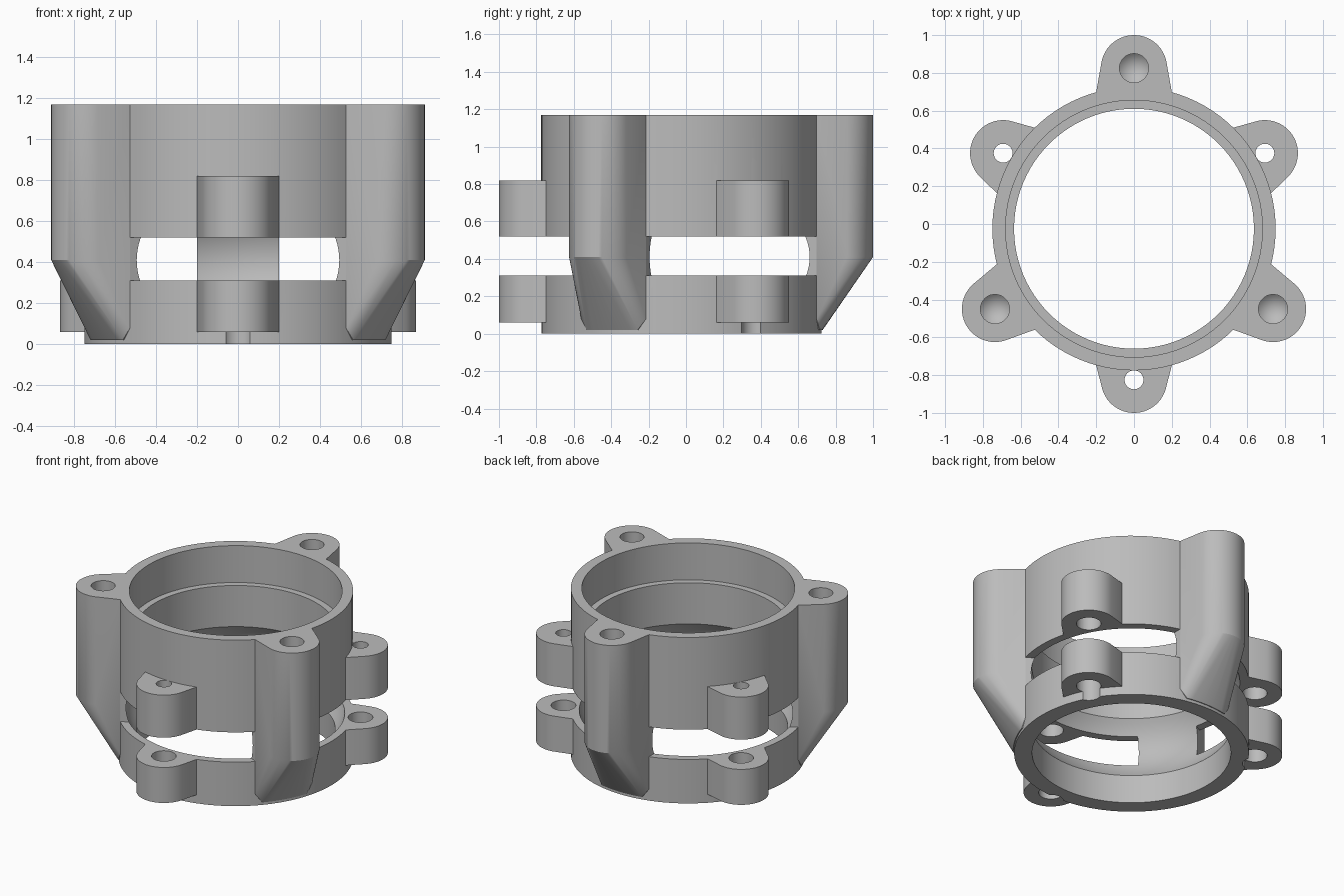
import bpy, bmesh, math
from mathutils import Matrix, Vector

if "Cube" in bpy.data.objects:
    bpy.data.objects.remove(bpy.data.objects["Cube"], do_unlink=True)

CENTRE = Matrix.Translation((0, -0.025, 0))
TOP = 1.17
RING_R = 0.75
POST_ANGLES = (90, 210, 330)
LUG_ANGLES = (30, 150, 270)
LOBE_R = 0.175

grey = bpy.data.materials.new("plain_grey")
grey.use_nodes = True
colour = (0.5, 0.5, 0.5, 1)
grey.diffuse_color = colour
grey.node_tree.nodes["Principled BSDF"].inputs["Base Color"].default_value = colour


def make_object(name, bm, angle=0):
    bmesh.ops.recalc_face_normals(bm, faces=bm.faces)
    bm.transform(CENTRE @ Matrix.Rotation(math.radians(angle), 4, "Z"))
    mesh = bpy.data.meshes.new(name)
    bm.to_mesh(mesh)
    bm.free()
    obj = bpy.data.objects.new(name, mesh)
    bpy.context.collection.objects.link(obj)
    mesh.materials.append(grey)
    return obj


def lathe(name, profile, offset=0, angle=0, sides=96):
    """Solid turned about a vertical axis; closed with flat caps or a point."""
    bm = bmesh.new()
    rings = []
    for r, z in profile:
        count = sides if r > 0 else 1
        rings.append([bm.verts.new((offset + r * math.cos(math.tau * i / sides),
                                    r * math.sin(math.tau * i / sides), z))
                      for i in range(count)])
    for a, b in zip(rings, rings[1:]):
        for i in range(sides):
            j = (i + 1) % sides
            if len(a) == 1:
                bm.faces.new((a[0], b[j], b[i]))
            else:
                bm.faces.new((a[i], a[j], b[j], b[i]))
    for ring in (rings[0], rings[-1]):
        if len(ring) > 1:
            bm.faces.new(ring)
    return make_object(name, bm, angle)


def hull(name, points, angle):
    bm = bmesh.new()
    for p in points:
        bm.verts.new(p)
    result = bmesh.ops.convex_hull(bm, input=bm.verts)
    spare = {v for v in result["geom_interior"] + result["geom_unused"]
             if isinstance(v, bmesh.types.BMVert)}
    bmesh.ops.delete(bm, geom=list(spare), context="VERTS")
    bmesh.ops.dissolve_limit(bm, angle_limit=0.002, verts=bm.verts, edges=bm.edges)
    return make_object(name, bm, angle)


def lobe_outline(distance, z):
    """Round-ended tab that widens toward the ring."""
    tip = [(distance + LOBE_R * math.cos(a), LOBE_R * math.sin(a), z)
           for a in (math.radians(d) for d in range(-96, 97, 6))]
    return tip + [(x, s * 0.2, z) for x in (0.6, 0.724) for s in (-1, 1)]


def combine(target, other, operation):
    mod = target.modifiers.new(operation.lower(), "BOOLEAN")
    mod.operation = operation
    mod.solver = "EXACT"
    mod.object = other
    bpy.context.view_layer.objects.active = target
    bpy.ops.object.modifier_apply(modifier=mod.name)
    bpy.data.objects.remove(other, do_unlink=True)


# Two collars separated by an open band
housing = lathe("bearing_housing", [(RING_R, 0.52), (RING_R, TOP)])
combine(housing, lathe("lower_collar", [(RING_R, 0), (RING_R, 0.31)]), "UNION")

# Tall posts that taper down onto the lower collar
for angle in POST_ANGLES:
    points = lobe_outline(0.85, 0.41) + lobe_outline(0.85, TOP)
    for d in range(-12, 13, 3):
        a = math.radians(d)
        points.append((0.756 * math.cos(a), 0.756 * math.sin(a), 0.02))
    points += [(x, s * 0.2, 0.08) for x in (0.6, 0.724) for s in (-1, 1)]
    points += [(0.6, s * 0.15, 0.02) for s in (-1, 1)]
    combine(housing, hull("post", points, angle), "UNION")

# Paired clamp lugs above and below the open band
for angle in LUG_ANGLES:
    for low, high in ((0.06, 0.31), (0.52, 0.82)):
        points = lobe_outline(0.8, low) + lobe_outline(0.8, high)
        combine(housing, hull("lug", points, angle), "UNION")

# Stepped bore with a rounded groove around its inside
bore = [(0.635, -0.1)]
for i in range(-8, 9):
    dz = 0.21 * i / 8
    bore.append((0.715 - 0.08 * (dz / 0.21) ** 2, 0.41 + dz))
bore += [(0.635, 0.91), (0.68, 0.91), (0.68, TOP + 0.1)]
combine(housing, lathe("bore", bore), "DIFFERENCE")

# Blind screw holes in the posts, with pointed ends
for angle in POST_ANGLES:
    hole = [(0, 0.57), (0.077, 0.64), (0.077, TOP + 0.1)]
    combine(housing, lathe("post_hole", hole, 0.85, angle, 32), "DIFFERENCE")

# Stepped bolt holes through the lugs
for angle in LUG_ANGLES:
    hole = [(0.079, -0.1), (0.079, 0.72), (0.05, 0.72), (0.05, 0.92)]
    combine(housing, lathe("lug_hole", hole, 0.8, angle, 32), "DIFFERENCE")

bpy.ops.object.select_all(action="DESELECT")
housing.select_set(True)
bpy.context.view_layer.objects.active = housing
bpy.ops.object.shade_smooth_by_angle(angle=math.radians(25))
